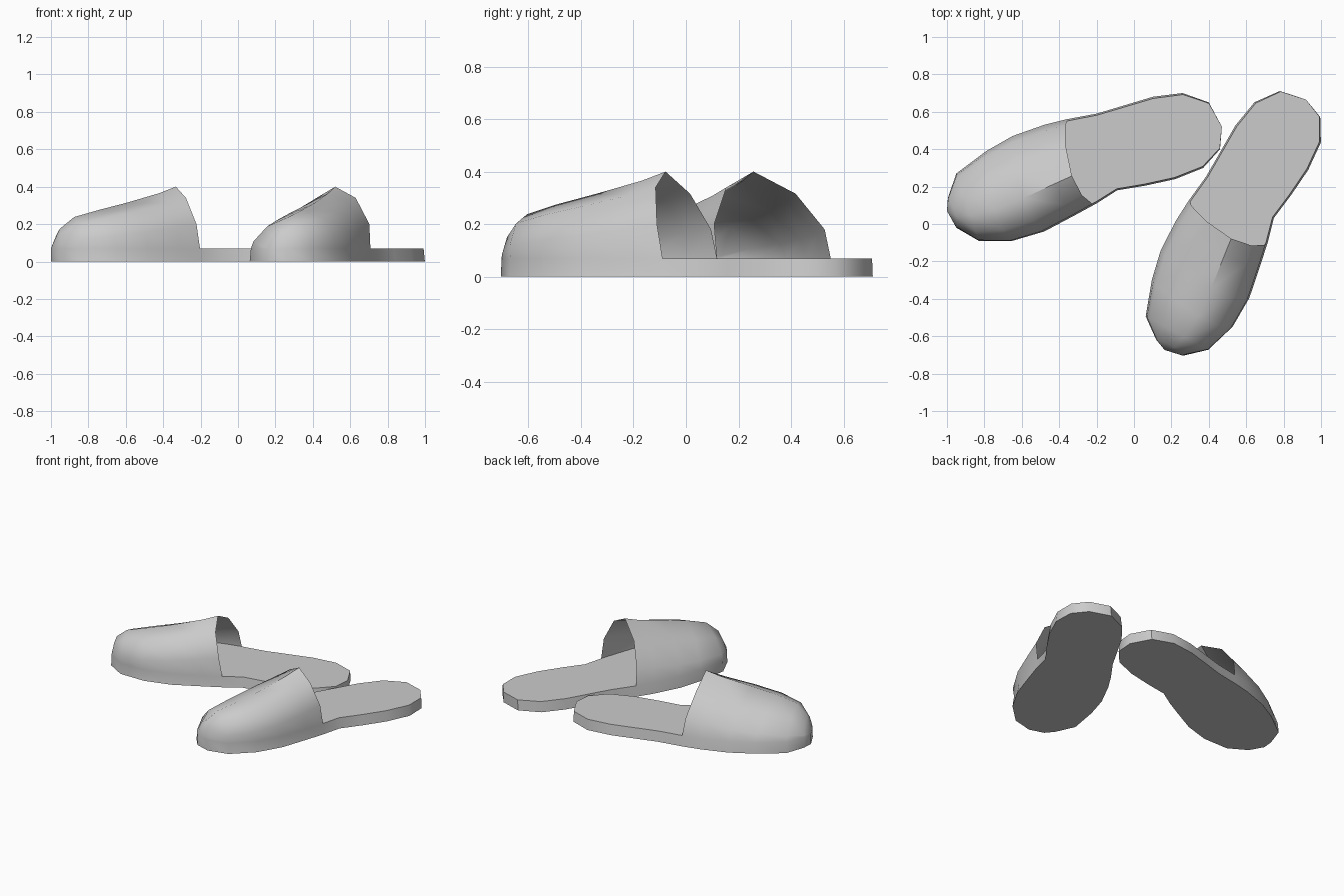
import bpy, bmesh, math
from mathutils import Vector, Matrix

cube = bpy.data.objects.get("Cube")
if cube:
    bpy.data.objects.remove(cube)

grey = bpy.data.materials.new("soft grey")
grey.use_nodes = True
colour = (0.6, 0.6, 0.6, 1)
grey.diffuse_color = colour
grey.node_tree.nodes["Principled BSDF"].inputs["Base Color"].default_value = colour

SOLE = 0.07
# Matching inner and outer edge points of the sole, from heel to toe
inner = [(.46, .40), (.37, .30), (.22, .24), (.06, .205), (-.09, .18), (-.20, .11),
         (-.31, .05), (-.48, -.04), (-.65, -.09), (-.83, -.09), (-.95, -.02)]
outer = [(.40, .65), (.26, .70), (.10, .68), (-.05, .635), (-.20, .59), (-.36, .56),
         (-.48, .53), (-.65, .47), (-.79, .39), (-.95, .27), (-.995, .14)]
heel_tip, toe_tip = (.47, .52), (-1, .07)
FIRST = 5                                   # station where the upper begins
# Height of the upper and its lean towards the toe, per station
ridge = [(.40, .075), (.365, .05), (.315, .05), (.275, .045), (.238, 0), (.175, -.015)]
# Arch across the foot: (fraction of width, fraction of height)
arch = [(.01, .5), (.14, .85), (.38, 1), (.72, .79), (.94, .45)]
toe_dir = Vector((-.95, -.32, 0))


def at(p, z):
    return Vector((p[0], p[1], z))


def finish(bm, name, place):
    bmesh.ops.recalc_face_normals(bm, faces=bm.faces)
    mesh = bpy.data.meshes.new(name)
    bm.to_mesh(mesh)
    bm.free()
    mesh.materials.append(grey)
    obj = bpy.data.objects.new(name, mesh)
    bpy.context.collection.objects.link(obj)
    obj.matrix_world = place
    bpy.ops.object.select_all(action="DESELECT")
    obj.select_set(True)
    bpy.context.view_layer.objects.active = obj
    bpy.ops.object.shade_smooth_by_angle(angle=math.radians(40))


def slipper(side, place):
    # Closed outline, with the upper rim of the sole drawn slightly inwards
    low = [heel_tip] + inner + [toe_tip] + outer[::-1]
    pairs = [(Vector(a), Vector(b)) for a, b in zip(inner, outer)]
    rim_in = [a.lerp(b, .02) for a, b in pairs]
    rim_out = [b.lerp(a, .02) for a, b in pairs]
    rim = [heel_tip] + rim_in + [toe_tip] + rim_out[::-1]

    # Sole wall and underside
    bm = bmesh.new()
    bottom = [bm.verts.new(at(p, 0)) for p in low]
    top = [bm.verts.new(at(p, SOLE)) for p in rim]
    count = len(low)
    for i in range(count):
        j = (i + 1) % count
        bm.faces.new((bottom[i], bottom[j], top[j], top[i]))
    bm.faces.new(bottom[::-1])

    # Arched upper, lofted on the sole rim and closed at the toe
    rows = []
    for k, (height, lean) in enumerate(ridge):
        s = FIRST + k
        a, b = pairs[s]
        row = [top[1 + s]]
        for t, h in arch:
            push = lean * max(0, (h - .3) / .7)
            row.append(bm.verts.new(at(a.lerp(b, t), height * h) + toe_dir * push))
        row.append(top[count - 1 - s])
        rows.append(row)
    for r, q in zip(rows, rows[1:]):
        for i in range(len(r) - 1):
            bm.faces.new((r[i], q[i], q[i + 1], r[i + 1]))
    tip = top[1 + len(inner)]
    for p, q in zip(rows[-1], rows[-1][1:]):
        bm.faces.new((p, tip, q))
    finish(bm, side + "_sole_and_upper", place)

    # Flat footbed
    bm = bmesh.new()
    bm.faces.new([bm.verts.new(at(p, SOLE)) for p in rim])
    finish(bm, side + "_footbed", place)


# The pair: one slipper as drawn, the other turned and set beside it
slipper("right", Matrix.Identity(4))
slipper("left", Matrix.Translation((.535, -.004, 0))
        @ Matrix.Rotation(math.radians(43.5), 4, "Z")
        @ Matrix.Translation((.27, -.30, 0)))
